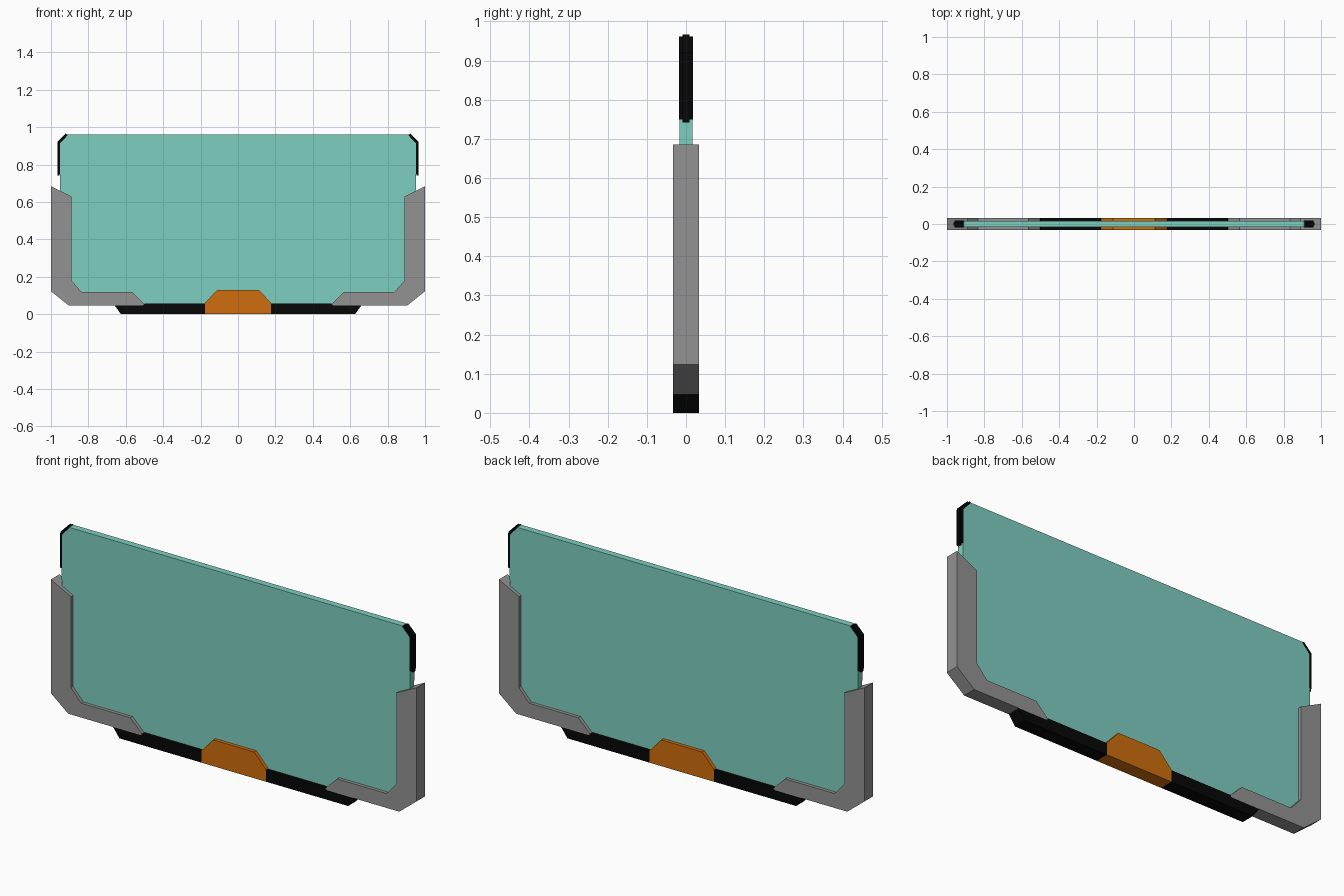
import bpy, bmesh

if "Cube" in bpy.data.objects:
    bpy.data.objects.remove(bpy.data.objects["Cube"])


def material(name, rgb):
    m = bpy.data.materials.new(name)
    m.diffuse_color = (*rgb, 1.0)
    m.use_nodes = True
    m.node_tree.nodes["Principled BSDF"].inputs["Base Color"].default_value = m.diffuse_color
    return m


teal = material("teal_panel", (0.21, 0.62, 0.53))
grey = material("frame_grey", (0.29, 0.29, 0.29))
black = material("trim_black", (0.002, 0.002, 0.002))
orange = material("clip_orange", (0.62, 0.155, 0.004))


def plate(name, outline, half_depth, mat):
    """Extrude an (x, z) outline symmetrically along y."""
    bm = bmesh.new()
    face = bm.faces.new([bm.verts.new((x, -half_depth, z)) for x, z in outline])
    ext = bmesh.ops.extrude_face_region(bm, geom=[face])
    verts = [g for g in ext["geom"] if isinstance(g, bmesh.types.BMVert)]
    bmesh.ops.translate(bm, verts=verts, vec=(0, 2 * half_depth, 0))
    bmesh.ops.recalc_face_normals(bm, faces=bm.faces)
    mesh = bpy.data.meshes.new(name)
    bm.to_mesh(mesh)
    bm.free()
    mesh.materials.append(mat)
    ob = bpy.data.objects.new(name, mesh)
    bpy.context.collection.objects.link(ob)
    return ob


def symmetric(half):
    """Complete a right-hand outline with its mirror image."""
    return half + [(-x, z) for x, z in reversed(half)]


# Main panel with cut corners
plate("panel", symmetric([(0.88, 0.05), (0.95, 0.12), (0.953, 0.915), (0.91, 0.96)]),
      0.0166, teal)

# Bottom rail, split either side of the orange clip
rail = [(0.177, 0.0), (0.625, 0.0), (0.66, 0.047), (0.51, 0.047), (0.50, 0.057), (0.177, 0.057)]

# L-shaped corner brackets
bracket = [(1.0, 0.685), (0.89, 0.63), (0.89, 0.18), (0.835, 0.118), (0.565, 0.118),
           (0.50, 0.054), (0.51, 0.047), (0.905, 0.047), (1.0, 0.123)]

# Thin edge strips wrapping the upper corners, with a narrower outer ridge
strip = [(0.951, 0.75), (0.961, 0.75), (0.961, 0.919), (0.919, 0.962),
         (0.909, 0.959), (0.951, 0.914)]
ridge = [(0.955, 0.742), (0.965, 0.742), (0.965, 0.921), (0.921, 0.966),
         (0.915, 0.961), (0.955, 0.915)]

for side, s in (("left", -1), ("right", 1)):
    for name, outline, depth, mat in (("bottom_rail", rail, 0.033, black),
                                      ("corner_bracket", bracket, 0.0332, grey),
                                      ("edge_strip", strip, 0.0178, black),
                                      ("edge_ridge", ridge, 0.009, black)):
        plate(f"{name}_{side}", [(s * x, z) for x, z in outline], depth, mat)

# Central orange clip
plate("center_clip", symmetric([(0.177, 0.0), (0.177, 0.06), (0.112, 0.13)]), 0.0334, orange)
